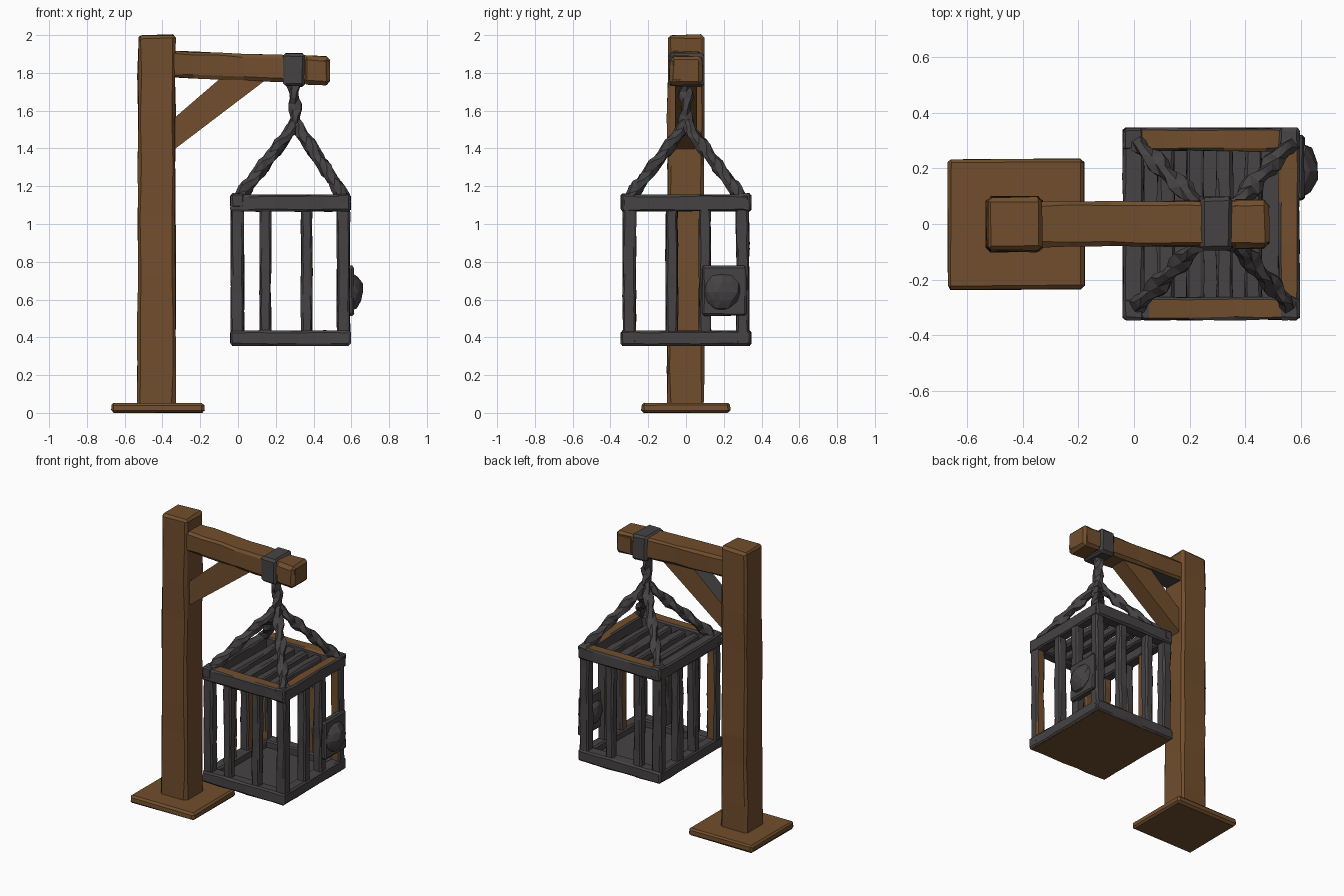
import bpy, bmesh, math, random
from mathutils import Vector, Matrix

if "Cube" in bpy.data.objects:
    bpy.data.objects.remove(bpy.data.objects["Cube"])

random.seed(4)


def material(name, rgb):
    m = bpy.data.materials.new(name)
    m.diffuse_color = (*rgb, 1)
    m.use_nodes = True
    m.node_tree.nodes["Principled BSDF"].inputs["Base Color"].default_value = m.diffuse_color
    return m


WOOD = material("brown wood", (0.165, 0.076, 0.026))
IRON = material("dark iron", (0.062, 0.056, 0.058))


def finish(name, bm, mats, rule=None):
    bmesh.ops.recalc_face_normals(bm, faces=bm.faces)
    bm.normal_update()
    if rule:
        for f in bm.faces:
            f.material_index = int(bool(rule(f.calc_center_median(), f.normal)))
    me = bpy.data.meshes.new(name)
    bm.to_mesh(me)
    bm.free()
    for m in mats:
        me.materials.append(m)
    ob = bpy.data.objects.new(name, me)
    bpy.context.collection.objects.link(ob)
    return ob


def cut_rough(bm, cuts, axis, lo, hi, jitter):
    """Slice a solid along an axis and nudge its corners for a hewn look."""
    for i in range(1, cuts):
        co, no = Vector(), Vector()
        co[axis] = lo + (hi - lo) * (i + random.uniform(-.25, .25)) / cuts
        no[axis] = 1
        bmesh.ops.bisect_plane(bm, geom=bm.verts[:] + bm.edges[:] + bm.faces[:],
                               plane_co=co, plane_no=no)
    for v in bm.verts:
        v.co += Vector([random.uniform(-jitter, jitter) for _ in range(3)])


def block(name, lo, hi, mats, rule=None, bevel=0.01, cuts=1, jitter=0.0, shape=None):
    lo, hi = Vector(lo), Vector(hi)
    size = hi - lo
    bm = bmesh.new()
    bmesh.ops.create_cube(bm, size=1, matrix=Matrix.Translation((lo + hi) / 2)
                          @ Matrix.Diagonal((*size, 1)))
    bmesh.ops.bevel(bm, geom=bm.edges[:], offset=bevel, segments=1,
                    affect='EDGES', profile=0.5)
    axis = max(range(3), key=lambda i: size[i])
    cut_rough(bm, cuts, axis, lo[axis], hi[axis], jitter)
    if shape:
        for v in bm.verts:
            shape(v.co)
    return finish(name, bm, mats, rule)


# Gallows: base, post, sloping beam, diagonal brace, iron band
block("base", (-.672, -.235, 0), (-.178, .235, .055), [WOOD], bevel=.014, jitter=.003)
block("post", (-.53, -.098, .03), (-.332, .098, 2), [WOOD], bevel=.016, cuts=8, jitter=.005)


def slope(co):
    co.z -= (co.x + .33) * .037


block("beam", (-.36, -.082, 1.775), (.485, .082, 1.915), [WOOD, IRON],
      lambda c, n: n.z < -.8 and c.x < -.1, .016, 6, .004, slope)
block("beam_end", (.345, -.088, 1.765), (.487, .088, 1.912), [WOOD], None, .02, 1, .003, slope)
block("beam_band", (.24, -.096, 1.752), (.355, .096, 1.927), [IRON], None, .014, 1, .003, slope)

bm = bmesh.new()
profile = [(-.35, 1.385), (.15, 1.765), (.14, 1.80), (-.06, 1.80), (-.35, 1.55)]
face = bm.faces.new([bm.verts.new((x, -.058, z)) for x, z in profile])
ext = bmesh.ops.extrude_face_region(bm, geom=[face])
for g in ext["geom"]:
    if isinstance(g, bmesh.types.BMVert):
        g.co.y = .058
finish("brace", bm, [WOOD, IRON], lambda c, n: n.z > .5 and c.x < -.1)

# Cage extents
X0, X1, Y, Z0, Z1 = -.04, .595, .345, .355, 1.155
CX = (X0 + X1) / 2
R = .068
block("cage_floor", (X0 + .01, -Y + .01, Z0), (X1 - .01, Y - .01, Z0 + .03),
      [IRON, WOOD], lambda c, n: n.z < -.5, .004)

# Rails: worn wood on top of three upper rails and under the lower ones


def lower_rule(c, n):
    return n.z < -.8


def upper_rule(c, n):
    inside = .03 < c.x < .6 and abs(c.y) < .335
    return n.z > .8 and inside


for level, a, b, rule in (("lower", Z0 + .002, Z0 + .08, lower_rule),
                          ("upper", Z1 - .088, Z1, upper_rule)):
    for side, s in (("front", -1), ("back", 1)):
        y0, y1 = sorted((s * Y, s * (Y - .082)))
        block(f"{level}_{side}_rail", (X0, y0, a), (X1, y1, b), [IRON, WOOD],
              rule, .01, 5, .003)
    for side, x0, x1 in (("left", X0, X0 + .075), ("right", X1 - .075, X1)):
        r = None if (level, side) == ("upper", "left") else rule
        block(f"{level}_{side}_rail", (x0, -Y + .01, a), (x1, Y - .01, b), [IRON, WOOD],
              r, .01, 5, .003)
# Iron corner caps where rails meet
for cx in (X0 + .037, X1 - .037):
    for cy in (-Y + .04, Y - .04):
        block("corner_cap", (cx - .037, cy - .04, Z1 - .07), (cx + .037, cy + .04, Z1 + .006),
              [IRON], None, .01, 1, .003)


# Upright bars, wood showing on the side facing the inside of the cage
def upright(name, x, y, w, inward):
    d = Vector(inward)
    block(name, (x - w, y - w, Z0 + .04), (x + w, y + w, Z1 - .04), [IRON, WOOD],
          lambda c, n: n.dot(d) > .8, .01, 6, .004)


for s in (-1, 1):
    for x in (X0 + .037, X1 - .037):
        upright("corner_post", x, s * (Y - .045), .034, (0, -s, 0))
    for x in (.145, .363):
        upright("side_bar", x, s * (Y - .042), .029, (0, -s, 0))
for x, inward in ((X0 + .037, (1, 0, 0)), (X1 - .037, (-1, 0, 0))):
    for y in (-.075, .1):
        upright("end_bar", x, y, .031, inward)

# Roof bars across the top
for x in (.115, .22, .325, .43):
    block("roof_bar", (x - .03, -Y + .04, Z1 - .078), (x + .03, Y - .04, Z1 - .022),
          [IRON], None, .01, 5, .004)

# Lock plate with a lumpy round lock
block("lock_plate", (X1 - .03, .085, .515), (X1 + .018, .318, .778), [IRON], None, .01, 2, .003)
bm = bmesh.new()
bmesh.ops.create_icosphere(bm, subdivisions=2, radius=1)
for v in bm.verts:
    v.co *= random.uniform(.9, 1.05)
    v.co = Vector((X1 + .005 + v.co.x * .066, .19 + v.co.y * .1, .64 + v.co.z * .1))
finish("lock", bm, [IRON])


# Chains: lumpy twisted strands with alternating thick and thin rings
def chain(name, p, q, radius, rings):
    p, q = Vector(p), Vector(q)
    rot = (q - p).to_track_quat('Z', 'Y')
    bm = bmesh.new()
    loops = []
    for i in range(rings + 1):
        wide, thin = (1.15, .7) if (i // 2) % 2 else (.7, 1.15)
        loop = []
        for k in range(6):
            a = k * math.tau / 6 + i * .25
            r = radius * random.uniform(.85, 1.12)
            off = Vector((math.cos(a) * r * wide, math.sin(a) * r * thin, 0))
            loop.append(bm.verts.new(p.lerp(q, i / rings) + rot @ off))
        loops.append(loop)
    for a, b in zip(loops, loops[1:]):
        for k in range(6):
            j = (k + 1) % 6
            bm.faces.new((a[k], a[j], b[j], b[k]))
    bm.faces.new(loops[0])
    bm.faces.new(loops[-1])
    bmesh.ops.triangulate(bm, faces=bm.faces[:])
    finish(name, bm, [IRON])


APEX = (.305, 0, 1.53)
chain("hanging_chain", (.295, 0, 1.76), (.305, 0, 1.48), .036, 9)
for x in (.01, .56):
    for y in (-.295, .29):
        chain("corner_chain", APEX, (x, y, Z1 - .01), .036, 14)
